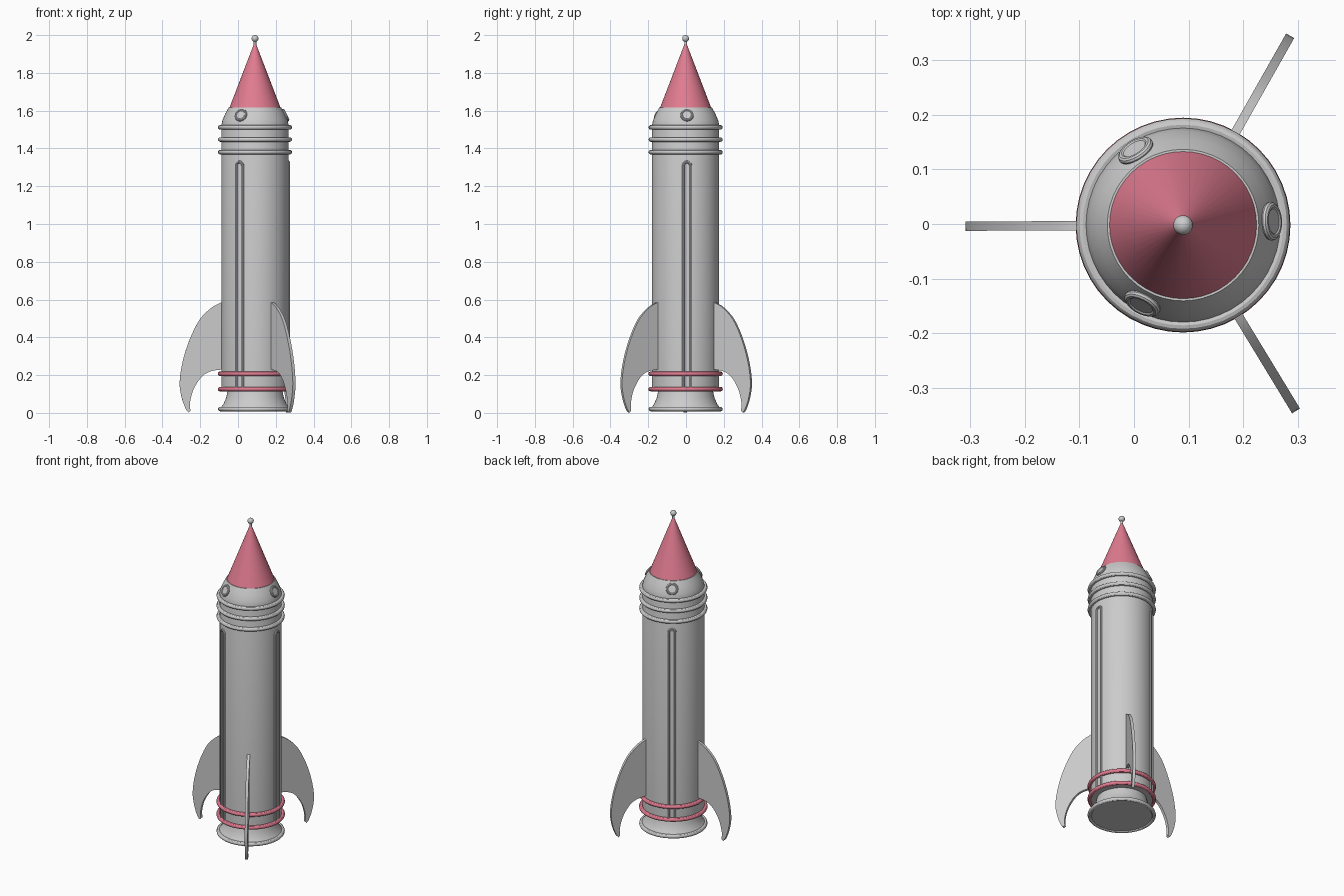
import bpy, bmesh
from math import cos, sin, pi, radians
from mathutils import Vector, Matrix

if "Cube" in bpy.data.objects:
    bpy.data.objects.remove(bpy.data.objects["Cube"])

AX, AY = 0.09, -0.002          # rocket axis
BODY_R = 0.178
SEG = 48

pink = bpy.data.materials.new("pink")
pink.diffuse_color = (0.75, 0.2, 0.28, 1)
pink.use_nodes = True
pink.node_tree.nodes["Principled BSDF"].inputs["Base Color"].default_value = pink.diffuse_color


def finish(name, bm, mat=None, turn=0.0):
    bmesh.ops.recalc_face_normals(bm, faces=bm.faces)
    me = bpy.data.meshes.new(name)
    bm.to_mesh(me)
    bm.free()
    ob = bpy.data.objects.new(name, me)
    bpy.context.collection.objects.link(ob)
    ob.location = (AX, AY, 0)
    ob.rotation_euler.z = radians(turn)
    if mat:
        me.materials.append(mat)
    bpy.ops.object.select_all(action='DESELECT')
    ob.select_set(True)
    bpy.context.view_layer.objects.active = ob
    bpy.ops.object.shade_smooth_by_angle(angle=radians(30))
    return ob


def lathe(name, profile, mat=None, seg=SEG):
    bm = bmesh.new()
    vs = [bm.verts.new((r, 0, z)) for r, z in profile]
    es = [bm.edges.new(p) for p in zip(vs, vs[1:])]
    bmesh.ops.spin(bm, geom=vs + es, cent=(0, 0, 0), axis=(0, 0, 1),
                   angle=2 * pi, steps=seg, use_merge=True)
    bmesh.ops.remove_doubles(bm, verts=bm.verts, dist=1e-5)
    return finish(name, bm, mat)


def ring(name, z, mat=None, R=0.184, r=0.012):
    pts = [(R + r * cos(2 * pi * i / 12), z + r * sin(2 * pi * i / 12)) for i in range(13)]
    return lathe(name, pts, mat)


def tube(name, pts, r, turn, closed=False, sides=10):
    # sweep a round section along a path lying in a plane
    n = len(pts)
    normal = (pts[n // 3] - pts[0]).cross(pts[2 * n // 3] - pts[0]).normalized()
    bm = bmesh.new()
    loops = []
    for i, p in enumerate(pts):
        a = pts[(i - 1) % n] if closed or i else p
        b = pts[(i + 1) % n] if closed or i < n - 1 else p
        side = (b - a).normalized().cross(normal)
        loops.append([bm.verts.new(p + r * (cos(t) * side + sin(t) * normal))
                      for t in (2 * pi * k / sides for k in range(sides))])
    for i in range(n if closed else n - 1):
        A, B = loops[i], loops[(i + 1) % n]
        for k in range(sides):
            bm.faces.new((A[k], A[(k + 1) % sides], B[(k + 1) % sides], B[k]))
    if not closed:
        bm.faces.new(loops[0])
        bm.faces.new(loops[-1])
    return finish(name, bm, None, turn)


def smooth_path(pts, steps=4):
    # Catmull-Rom through the control points
    p = [Vector(q) for q in pts]
    p = [2 * p[0] - p[1]] + p + [2 * p[-1] - p[-2]]
    out = []
    for a, b, c, d in zip(p, p[1:], p[2:], p[3:]):
        for s in range(steps):
            t = s / steps
            out.append(0.5 * (2 * b + (c - a) * t + (2 * a - 5 * b + 4 * c - d) * t * t
                              + (3 * b - a - 3 * c + d) * t ** 3))
    return out + [p[-2]]


# hull, shoulder and flared nozzle
lathe("hull", [(0, 0.118), (BODY_R, 0.118), (BODY_R, 1.525), (0.172, 1.55),
               (0.157, 1.585), (0.139, 1.617), (0, 1.617)])
lathe("nozzle", [(0, 0.014), (0.178, 0.014), (0.181, 0.028), (0.168, 0.045),
                 (0.153, 0.08), (0.143, 0.125), (0, 0.125)])
ring("nozzle_rim", 0.02)

# bands
for z in (1.38, 1.447, 1.512):
    ring("collar_band", z)
for z in (0.126, 0.207):
    ring("lower_band", z, pink, R=0.185)

# nose cone and tip
lathe("nose_cone", [(0, 1.614), (0.136, 1.614), (0.005, 1.955), (0, 1.955)], pink)
lathe("tip_stem", [(0, 1.93), (0.007, 1.93), (0.007, 1.97), (0, 1.97)], seg=16)
lathe("tip_ball", [(0.018 * sin(pi * i / 12), 1.982 - 0.018 * cos(pi * i / 12))
                   for i in range(13)], seg=24)

# portholes and long arched trims, three around
for turn in (2.5, 122.5, 242.5):
    tilt = radians(26)
    up = Vector((-sin(tilt), 0, cos(tilt)))
    c = Vector((0.162, 0, 1.576))
    circle = [c + 0.028 * (cos(t) * Vector((0, 1, 0)) + sin(t) * up)
              for t in (2 * pi * k / 32 for k in range(32))]
    tube("porthole_frame", circle, 0.0075, turn, closed=True)
    bm = bmesh.new()
    bmesh.ops.create_cone(bm, cap_ends=True, segments=32, radius1=0.028, radius2=0.028, depth=0.01,
                          matrix=Matrix.Translation(c) @ Matrix.Rotation(pi / 2 - tilt, 4, 'Y'))
    finish("porthole_glass", bm, None, turn)

    arch = [Vector((BODY_R, 0.019 * cos(t), 1.309 + 0.019 * sin(t)))
            for t in (pi * k / 12 for k in range(13))]
    path = [Vector((BODY_R, 0.019, 0.125))] + arch + [Vector((BODY_R, -0.019, 0.125))]
    tube("side_trim", path, 0.0075, turn)

# fins: curved outline given as (distance from axis, height)
outer = [(0.165, 0.59), (0.182, 0.583), (0.23, 0.557), (0.293, 0.494), (0.346, 0.389),
         (0.383, 0.272), (0.399, 0.16), (0.388, 0.08), (0.367, 0.022), (0.352, 0.002)]
inner = [(0.342, 0.012), (0.344, 0.055), (0.325, 0.125), (0.283, 0.19),
         (0.235, 0.22), (0.165, 0.231)]
outline = smooth_path(outer) + smooth_path(inner)
for turn in (180.3, 60.5, 301.3):
    bm = bmesh.new()
    face = bm.faces.new([bm.verts.new((p.x, -0.0085, max(p.y, 0))) for p in outline])
    ext = bmesh.ops.extrude_face_region(bm, geom=[face], use_keep_orig=True)
    bmesh.ops.translate(bm, vec=(0, 0.017, 0),
                        verts=[v for v in ext["geom"] if isinstance(v, bmesh.types.BMVert)])
    finish("fin", bm, None, turn)
